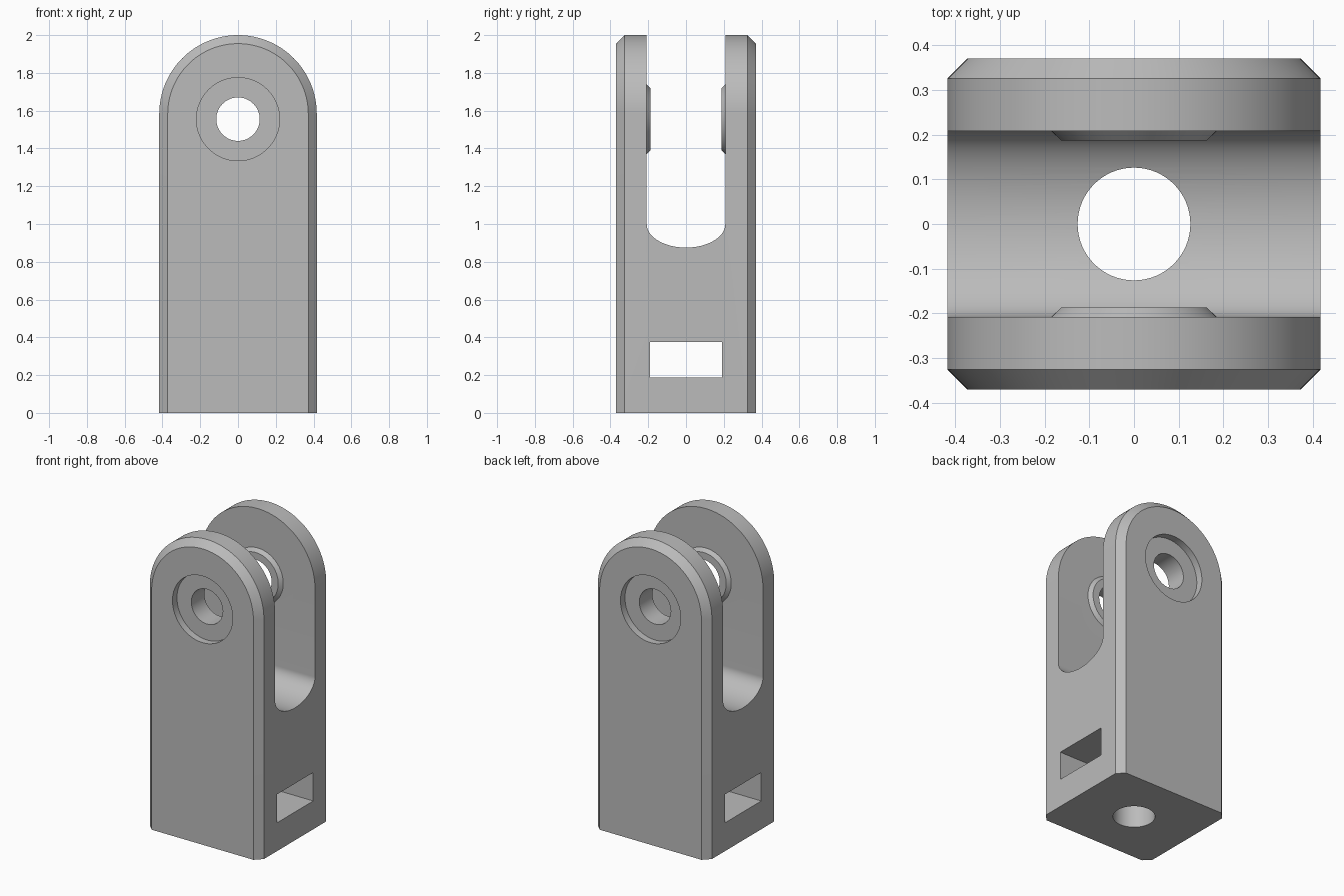
import bpy, bmesh
from math import sin, cos, pi

cube = bpy.data.objects.get("Cube")
if cube:
    bpy.data.objects.remove(cube, do_unlink=True)

HALF_W, HALF_D, CHAMFER = 0.417, 0.37, 0.045
ARCH_Z, PIN_Z = 1.583, 1.555
SLOT = 0.208

grey = bpy.data.materials.new("plain grey")
grey.use_nodes = True
grey.diffuse_color = (0.5, 0.5, 0.5, 1)
grey.node_tree.nodes["Principled BSDF"].inputs["Base Color"].default_value = (0.5, 0.5, 0.5, 1)


def loft(name, rings):
    """Closed solid skinned through matching rings of points."""
    bm = bmesh.new()
    loops = [[bm.verts.new(p) for p in ring] for ring in rings]
    n = len(loops[0])
    for a, b in zip(loops, loops[1:]):
        for i in range(n):
            j = (i + 1) % n
            bm.faces.new((a[i], a[j], b[j], b[i]))
    bm.faces.new(loops[0])
    bm.faces.new(loops[-1])
    bmesh.ops.recalc_face_normals(bm, faces=bm.faces)
    mesh = bpy.data.meshes.new(name)
    bm.to_mesh(mesh)
    bm.free()
    mesh.materials.append(grey)
    obj = bpy.data.objects.new(name, mesh)
    bpy.context.collection.objects.link(obj)
    return obj


def arch(y, r):
    """Upright outline with a round top and a flat foot."""
    top = [(r * cos(pi * i / 64), y, ARCH_Z + r * sin(pi * i / 64)) for i in range(65)]
    return [(r, y, 0)] + top + [(-r, y, 0)]


def pin_ring(y, r):
    return [(r * cos(pi * i / 32), y, PIN_Z + r * sin(pi * i / 32)) for i in range(64)]


def flat_ring(z, r):
    return [(r * cos(pi * i / 32), r * sin(pi * i / 32), z) for i in range(64)]


def slot_outline(x):
    """Slot section with an elliptical floor."""
    floor = [(x, -SLOT * cos(pi * i / 48), 1 - 0.125 * sin(pi * i / 48)) for i in range(49)]
    return [(x, -SLOT, 2.2)] + floor + [(x, SLOT, 2.2)]


def window_outline(x):
    return [(x, y, z) for y, z in ((-0.19, 0.187), (0.19, 0.187), (0.19, 0.375), (-0.19, 0.375))]


def combine(target, tool, operation):
    mod = target.modifiers.new(tool.name, "BOOLEAN")
    mod.object = tool
    mod.operation = operation
    mod.solver = "EXACT"
    bpy.context.view_layer.objects.active = target
    bpy.ops.object.modifier_apply(modifier=mod.name)
    bpy.data.objects.remove(tool, do_unlink=True)


# Body with chamfered front and back edges
body = loft("clevis_body", [
    arch(-HALF_D, HALF_W - CHAMFER),
    arch(-HALF_D + CHAMFER, HALF_W),
    arch(HALF_D - CHAMFER, HALF_W),
    arch(HALF_D, HALF_W - CHAMFER),
])

# Fork slot and side window
combine(body, loft("fork_slot", [slot_outline(-1), slot_outline(1)]), "DIFFERENCE")
combine(body, loft("side_window", [window_outline(-1), window_outline(1)]), "DIFFERENCE")

# Tapered bosses inside the fork, recesses outside
for s in (-1, 1):
    boss = [pin_ring(s * 0.25, 0.185), pin_ring(s * SLOT, 0.185), pin_ring(s * 0.187, 0.163)]
    combine(body, loft("pin_boss", boss), "UNION")
    recess = [pin_ring(s * 0.5, 0.22), pin_ring(s * (HALF_D - 0.047), 0.22)]
    combine(body, loft("pin_recess", recess), "DIFFERENCE")

# Pin hole through both arms, and the upright hole through the base
combine(body, loft("pin_hole", [pin_ring(-1, 0.115), pin_ring(1, 0.115)]), "DIFFERENCE")
combine(body, loft("base_hole", [flat_ring(-0.5, 0.126), flat_ring(1.2, 0.126)]), "DIFFERENCE")

# Smooth curves, crisp edges
bpy.ops.object.select_all(action="DESELECT")
body.select_set(True)
bpy.context.view_layer.objects.active = body
bpy.ops.object.shade_smooth_by_angle(angle=pi / 7)
